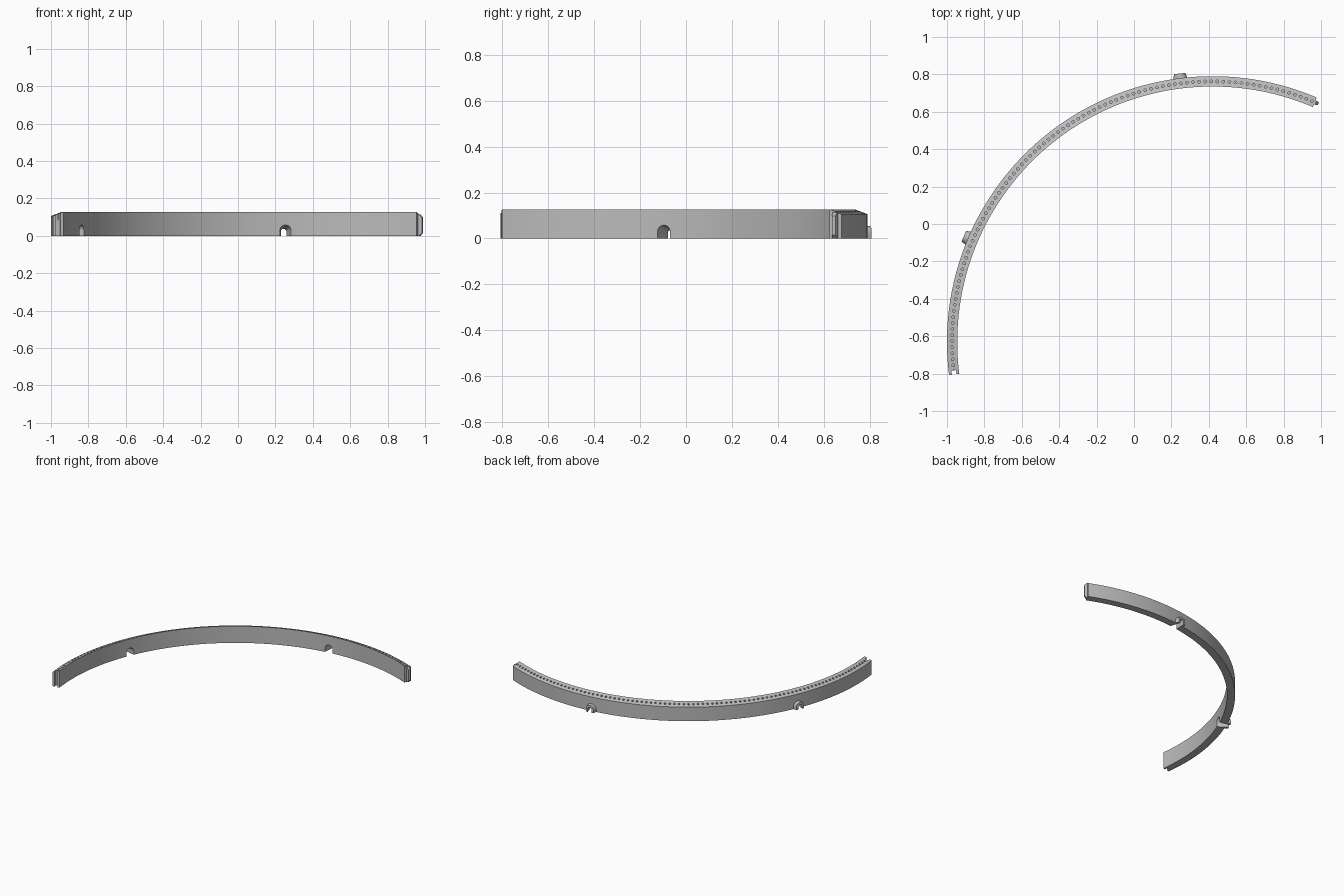
import bpy, bmesh, math
from mathutils import Vector

if "Cube" in bpy.data.objects:
    bpy.data.objects.remove(bpy.data.objects["Cube"])

CX, CY = 0.42, -0.63            # centre of the arc
R_IN, R_OUT = 1.365, 1.42
A0, A1 = 66.9, 187.2            # arc ends in degrees
H_IN, H_OUT = 0.127, 0.106      # top slopes down towards the outside
R_MID = (R_IN + R_OUT) / 2

grey = bpy.data.materials.new("mid grey")
grey.diffuse_color = (0.5, 0.5, 0.5, 1)
grey.use_nodes = True
grey.node_tree.nodes["Principled BSDF"].inputs["Base Color"].default_value = grey.diffuse_color


def point(angle, r, t, z):
    """Point from arc angle, radius, tangential offset and height."""
    a = math.radians(angle)
    return Vector((CX + r * math.cos(a) - t * math.sin(a),
                   CY + r * math.sin(a) + t * math.cos(a), z))


def finish(name, bm):
    bmesh.ops.recalc_face_normals(bm, faces=bm.faces)
    mesh = bpy.data.meshes.new(name)
    bm.to_mesh(mesh)
    bm.free()
    mesh.materials.append(grey)
    ob = bpy.data.objects.new(name, mesh)
    bpy.context.collection.objects.link(ob)
    return ob


def add_loft(bm, loops):
    """Skin closed loops of equal length and cap both ends."""
    rows = [[bm.verts.new(p) for p in loop] for loop in loops]
    n = len(rows[0])
    for a, b in zip(rows, rows[1:]):
        for i in range(n):
            j = (i + 1) % n
            bm.faces.new((a[i], a[j], b[j], b[i]))
    bm.faces.new(rows[0][::-1])
    bm.faces.new(rows[-1])


def loft(name, loops):
    bm = bmesh.new()
    add_loft(bm, loops)
    return finish(name, bm)


def cut(ob, cutter):
    mod = ob.modifiers.new("cut", 'BOOLEAN')
    mod.operation = 'DIFFERENCE'
    mod.solver = 'EXACT'
    mod.object = cutter
    cutter.hide_render = True
    bpy.context.view_layer.objects.active = ob
    bpy.ops.object.modifier_apply(modifier=mod.name)


def smooth(ob):
    bpy.ops.object.select_all(action='DESELECT')
    ob.select_set(True)
    bpy.context.view_layer.objects.active = ob
    bpy.ops.object.shade_smooth_by_angle(angle=math.radians(30))


def arch(angle, r, half, height, bottom=0.0):
    """Round-topped doorway outline at one radius."""
    pts = [(half, bottom)]
    for i in range(13):
        a = math.pi * i / 12
        pts.append((half * math.cos(a), height - half + half * math.sin(a)))
    pts.append((-half, bottom))
    return [point(angle, r, t, z) for t, z in pts]


# Curved rail with a sloped top
SEG = 96
rail = loft("curved_rail", [
    [point(A0 + (A1 - A0) * i / SEG, r, 0, z) for r, z in
     ((R_IN, 0), (R_OUT, 0), (R_OUT, H_OUT), (R_IN, H_IN))]
    for i in range(SEG + 1)])

# Row of small blind holes along the top
bm = bmesh.new()
COUNT = 90
for k in range(COUNT):
    ang = A0 + (A1 - A0) * (k + 0.5) / COUNT
    c = point(ang, R_MID, 0, 0)
    add_loft(bm, [[c + Vector((0.0075 * math.cos(a), 0.0075 * math.sin(a), z))
                   for a in (math.tau * i / 10 for i in range(10))]
                  for z in (0.085, 0.16)])
holes = finish("hole_cutter", bm)
cut(rail, holes)

# Groove in one end, matching tongue on the other
groove = loft("groove_cutter", [
    [point(A1, R_MID + s * w, t, z) for s, t in
     ((-1, 0.01), (1, 0.01), (1, -0.022), (-1, -0.022))]
    for w, z in ((0.012, -0.02), (0.012, 0.15))])
cut(rail, groove)
tongue = loft("end_tongue", [
    [point(A0, R_MID + w, t, z) for w, z in
     ((-half, low), (half, low), (half, high), (-half, high))]
    for t, half, low, high in ((0.005, 0.011, 0.0, 0.114),
                               (-0.006, 0.011, 0.0, 0.114),
                               (-0.021, 0.008, 0.015, 0.098))])

# Two cable outlets: a tapered tunnel through the rail and an outer hood
cutters = [holes, groove]
for n, ang in enumerate((97.0, 157.0), 1):
    hood = loft(f"cable_hood_{n}", [arch(ang, 1.408, 0.042, 0.056),
                                    arch(ang, 1.445, 0.030, 0.053)])
    tunnel = loft(f"tunnel_cutter_{n}", [arch(ang, 1.345, 0.034, 0.063, -0.03),
                                         arch(ang, 1.365, 0.030, 0.058, -0.03),
                                         arch(ang, 1.445, 0.015, 0.037, -0.03),
                                         arch(ang, 1.465, 0.011, 0.032, -0.03)])
    cut(rail, tunnel)
    cut(hood, tunnel)
    cutters.append(tunnel)
    smooth(hood)

smooth(rail)
for c in cutters:
    bpy.data.objects.remove(c)
